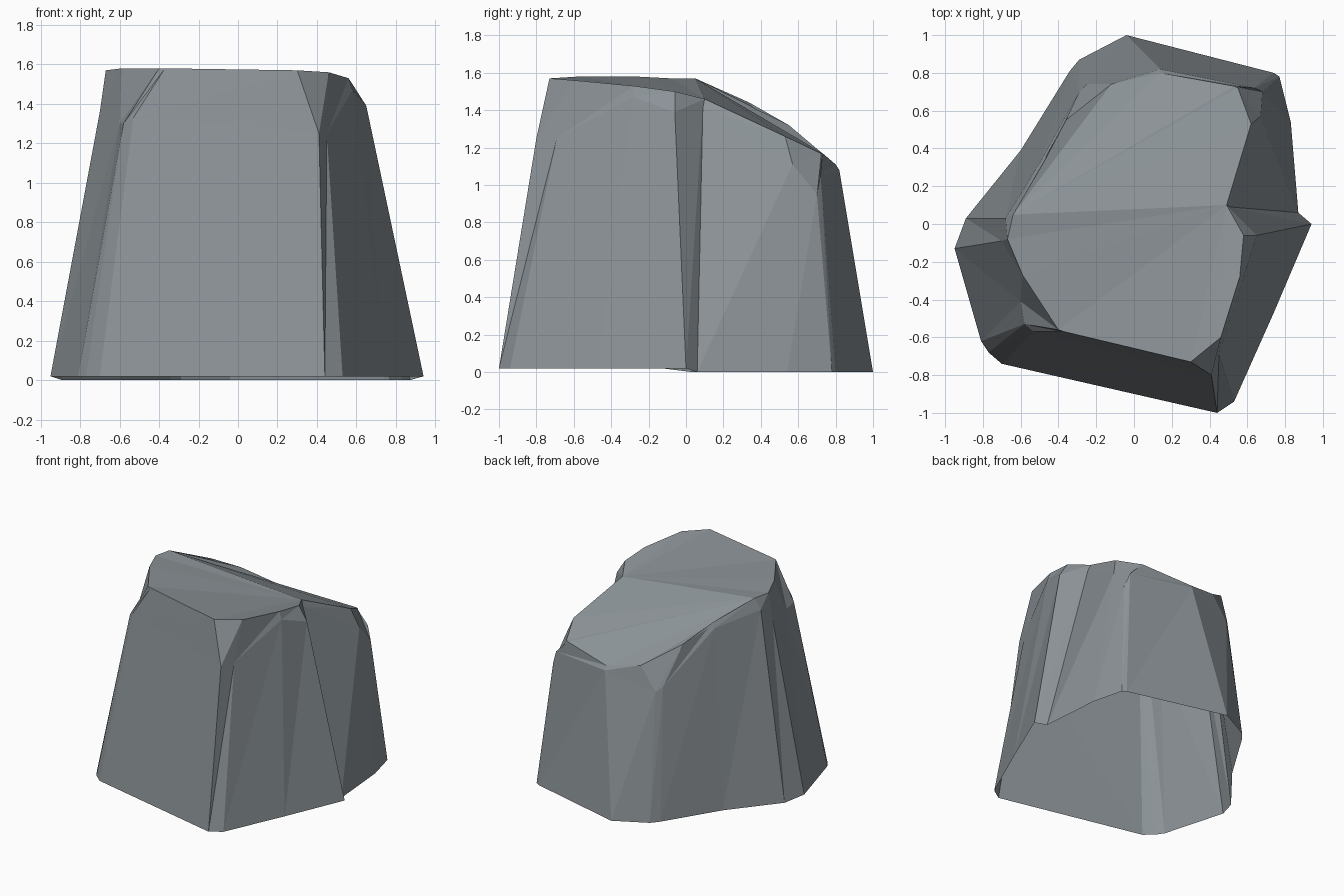
import bpy

# Corner columns, anticlockwise from the front right corner:
# base (x, y), shoulder (x, y, z), top rim (x, y, z)
COLUMNS = [
    ((0.44, -1.00), (0.41, -0.80, 1.25), (0.30, -0.73, 1.57)),
    ((0.53, -0.94), (0.45, -0.69, 1.25), (0.46, -0.60, 1.56)),
    ((0.74, -0.47), (0.58, -0.28, 1.47), (0.56, -0.28, 1.53)),
    ((0.94, 0.00), (0.65, -0.06, 1.39), (0.58, -0.06, 1.50)),   # right ridge
    ((0.87, 0.06), (0.51, 0.09, 1.41), (0.49, 0.10, 1.46)),     # notch
    ((0.83, 0.54), (0.67, 0.57, 1.11), (0.62, 0.53, 1.26)),
    ((0.77, 0.78), (0.68, 0.70, 0.95), (0.55, 0.72, 1.17)),
    ((0.74, 0.80), (0.64, 0.72, 1.06), (0.53, 0.73, 1.17)),
    ((-0.04, 1.00), (0.14, 0.82, 1.08), (0.14, 0.80, 1.11)),
    ((-0.29, 0.87), (-0.25, 0.74, 0.98), (-0.12, 0.74, 1.16)),
    ((-0.34, 0.81), (-0.29, 0.70, 1.02), (-0.36, 0.55, 1.32)),
    ((-0.60, 0.39), (-0.49, 0.34, 1.40), (-0.47, 0.34, 1.44)),
    ((-0.89, 0.03), (-0.68, 0.03, 1.48), (-0.64, 0.05, 1.57)),
    ((-0.95, -0.13), (-0.70, -0.09, 1.36), (-0.67, -0.08, 1.57)),
    ((-0.81, -0.62), (-0.60, -0.41, 1.30), (-0.59, -0.27, 1.58)),
    ((-0.77, -0.68), (-0.58, -0.53, 1.30), (-0.40, -0.56, 1.58)),
    ((-0.70, -0.74), (-0.53, -0.57, 1.33), (-0.37, -0.57, 1.58)),
]
n = len(COLUMNS)
NOTCH, LEFT = 4, 12

# The front part of the open base sits slightly higher than the back
base = [(x, y, 0.02 if y < 0.03 else 0.0) for (x, y), _, _ in COLUMNS]
verts = base + [c[1] for c in COLUMNS] + [c[2] for c in COLUMNS]

# Side facets: each panel is split along its rising diagonal
faces = []
for ring in (0, n):
    for i in range(n):
        a, b = ring + i, ring + (i + 1) % n
        faces += [(a, b, b + n), (a, b + n, a + n)]


def fan(hub, rim):
    """Fan of top facets from one rim corner."""
    return [(2 * n + hub, 2 * n + p, 2 * n + q) for p, q in zip(rim, rim[1:])]


# Top facets: nearly level front part, falling back part
front_rim = [k % n for k in range(LEFT, n + NOTCH)]
faces += fan(NOTCH, front_rim)
faces += fan(LEFT, list(range(NOTCH, LEFT)))

# Rock object, flat shaded
mesh = bpy.data.meshes.new("rock")
mesh.from_pydata(verts, [], faces)
mesh.validate()
mesh.update()
rock = bpy.data.objects.new("rock", mesh)
bpy.context.collection.objects.link(rock)

stone = bpy.data.materials.new("slate grey stone")
stone.diffuse_color = (0.26, 0.29, 0.31, 1.0)
mesh.materials.append(stone)
